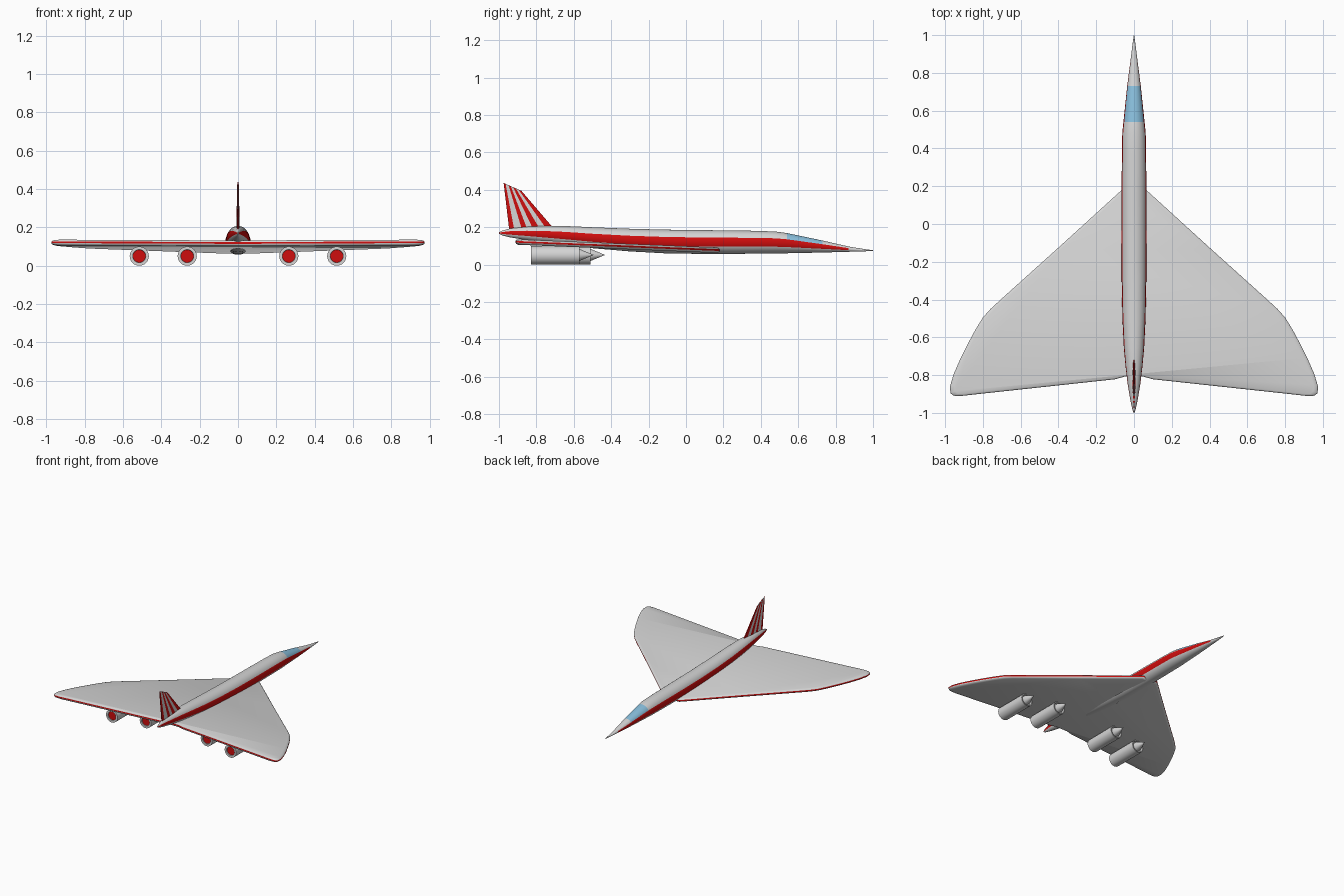
import bpy, math

if "Cube" in bpy.data.objects:
    bpy.data.objects.remove(bpy.data.objects["Cube"])

def material(name, rgb):
    m = bpy.data.materials.new(name)
    m.diffuse_color = (*rgb, 1)
    m.use_nodes = True
    m.node_tree.nodes["Principled BSDF"].inputs["Base Color"].default_value = m.diffuse_color
    return m

MATS = [material("light_grey", (0.66, 0.66, 0.66)),
        material("red", (0.62, 0.004, 0.004)),
        material("window_blue", (0.25, 0.52, 0.72))]

def loft(name, rings, rule, smooth=30):
    """Skin closed rings of equal length, cap both ends; rule(layer, side) gives the colour.
    layer is -1 for the first cap and -2 for the last."""
    n = len(rings[0])
    verts = [p for r in rings for p in r]
    faces, cols = [], []
    for i in range(len(rings) - 1):
        for j in range(n):
            k = (j + 1) % n
            faces.append((i*n + j, i*n + k, (i+1)*n + k, (i+1)*n + j))
            cols.append(rule(i, j))
    faces.append(tuple(reversed(range(n))))
    cols.append(rule(-1, 0))
    faces.append(tuple(range((len(rings)-1)*n, len(rings)*n)))
    cols.append(rule(-2, 0))
    me = bpy.data.meshes.new(name)
    me.from_pydata(verts, [], faces)
    for m in MATS:
        me.materials.append(m)
    for p, c in zip(me.polygons, cols):
        p.material_index = c
    ob = bpy.data.objects.new(name, me)
    bpy.context.collection.objects.link(ob)
    bpy.ops.object.select_all(action='DESELECT')
    ob.select_set(True)
    bpy.context.view_layer.objects.active = ob
    # consistent outward normals
    bpy.ops.object.mode_set(mode='EDIT')
    bpy.ops.mesh.select_all(action='SELECT')
    bpy.ops.mesh.normals_make_consistent(inside=False)
    bpy.ops.object.mode_set(mode='OBJECT')
    bpy.ops.object.shade_smooth_by_angle(angle=math.radians(smooth))
    return ob

# fuselage: stations of y, half width, bottom, top
STATIONS = [(1.0, .001, .074, .077), (.95, .008, .071, .084), (.87, .018, .069, .097),
            (.73, .036, .065, .129), (.54, .056, .061, .169), (.48, .062, .060, .177),
            (.38, .064, .059, .181), (.15, .066, .057, .184), (-.1, .066, .060, .187),
            (-.3, .065, .071, .192), (-.5, .061, .088, .200), (-.65, .054, .105, .207),
            (-.75, .045, .117, .208), (-.85, .033, .131, .204), (-.94, .018, .146, .194),
            (-.98, .009, .156, .183), (-1.0, .002, .165, .174)]
SIDES = 32

def fuselage_ring(y, w, lo, hi):
    return [(w*math.cos(2*math.pi*j/SIDES), y,
             (lo+hi)/2 + (hi-lo)/2*math.sin(2*math.pi*j/SIDES)) for j in range(SIDES)]

def fuselage_colour(i, j):
    if i < 0:
        return 0
    a = 2*math.pi*(j + .5)/SIDES
    if abs(math.sin(a)) < math.sin(math.radians(22.5)):
        return 1 if i >= 2 else 0        # side stripe
    return 2 if i == 3 and math.sin(a) > 0 else 0   # cockpit glass

loft("fuselage", [fuselage_ring(*s) for s in STATIONS], fuselage_colour)

# delta wing: half outline mirrored, stacked in layers with a rounded red edge
HALF = [(.065, .18), (.4, -.125), (.70, -.395), (.76, -.45), (.80, -.495), (.84, -.56),
        (.88, -.635), (.92, -.715), (.955, -.795), (.974, -.86), (.972, -.895),
        (.955, -.909), (.92, -.911), (.85, -.903), (.10, -.822), (.05, -.808)]
OUTLINE = HALF + [(-x, y) for x, y in reversed(HALF)]

def wing_ring(inset, dz):
    ring = []
    for x, y in OUTLINE:
        x, y = x*(1-inset), -.5 + (y+.5)*(1-inset)
        ring.append((x, y, .122 - .041*(y+.91) + dz))   # wing rises to the rear
    return ring

LAYERS = [(.025, -.015), (.006, -.010), (0, -.004), (0, .005), (.006, .010), (.025, .014)]
loft("delta_wing", [wing_ring(*l) for l in LAYERS], lambda i, j: 1 if i == 2 else 0, 60)

# tail fin: fanned stripes between the base and tip chords
CUTS = [0, .11, .28, .40, .53, .68, .83, 1]

def fin_ring(f):
    y0, z0 = -.945 + .245*f, .185
    y1, z1 = -.975 + .095*f, .437 - .042*f
    t = .003 + .006*math.sin(math.pi*f)
    return [(t, y0, z0), (t*.5, y1, z1), (-t*.5, y1, z1), (-t, y0, z0)]

loft("tail_fin", [fin_ring(f) for f in CUTS],
     lambda i, j: 1 if i < 0 or i % 2 == 0 else 0, 20)

# engines: turned profiles of (y, radius) from exhaust to spike
def lathe(name, x, z, profile, rule):
    rings = [[(x + r*math.cos(2*math.pi*j/24), y, z + r*math.sin(2*math.pi*j/24))
              for j in range(24)] for y, r in profile]
    loft(name, rings, rule)

for side, label in ((1, "right"), (-1, "left")):
    for x, y, place in ((.265, -.77, "inner"), (.515, -.83, "outer")):
        lathe(f"{place}_engine_{label}", side*x, .05,
              [(y+.008, .033), (y, .034), (y, .05), (y+.26, .05), (y+.26, .043), (y+.24, .04)],
              lambda i, j: 1 if i == -1 else 0)
        lathe(f"{place}_engine_spike_{label}", side*x, .052,
              [(y+.235, .032), (y+.26, .032), (y+.335, .001)], lambda i, j: 0)
